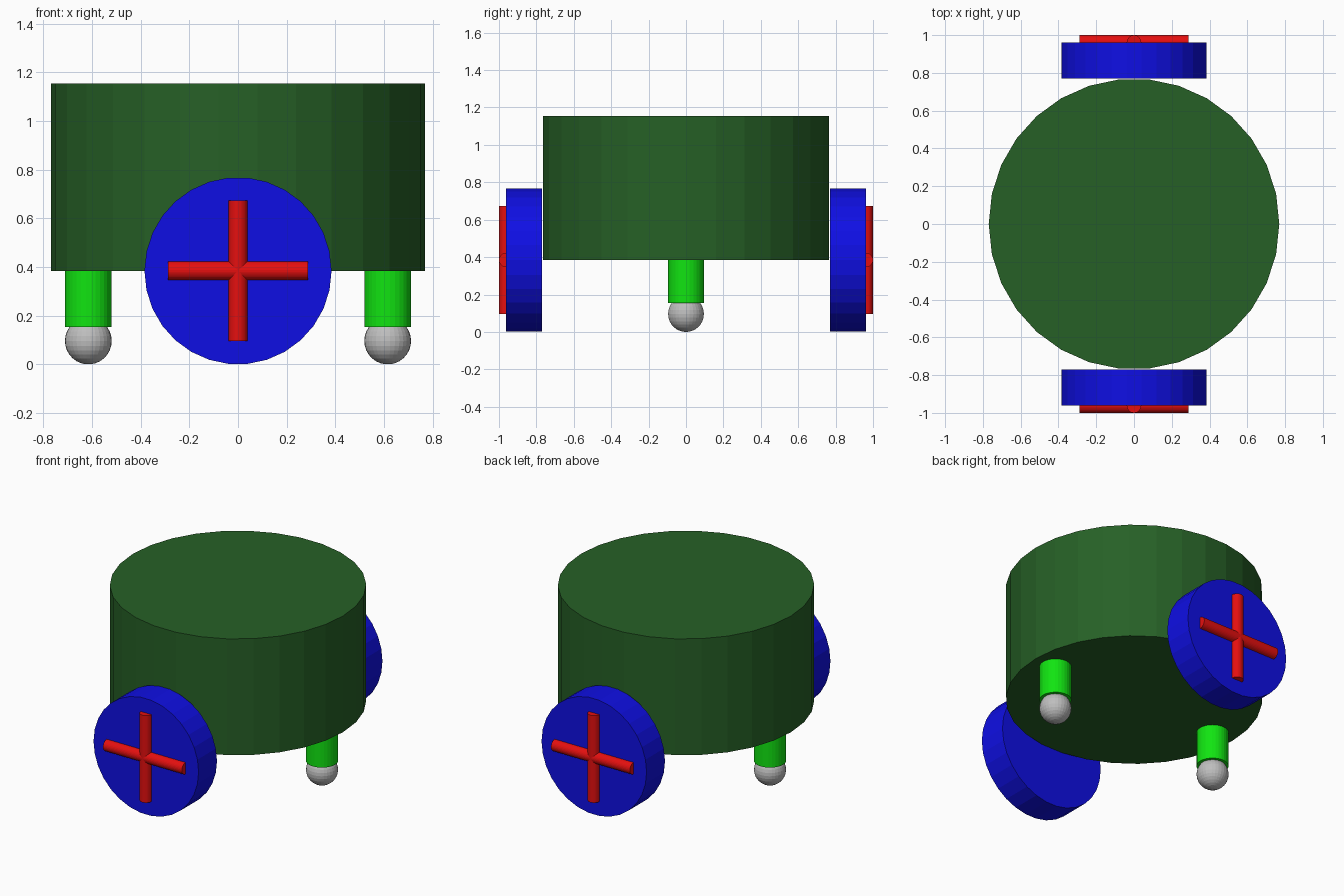
import bpy, bmesh, math
from mathutils import Matrix

if "Cube" in bpy.data.objects:
    bpy.data.objects.remove(bpy.data.objects["Cube"])

U = 1 / 26      # design unit
SIDES = 30


def material(name, rgb):
    lin = [((c / 255 + 0.055) / 1.055) ** 2.4 if c > 10 else c / 255 / 12.92 for c in rgb]
    m = bpy.data.materials.new(name)
    m.diffuse_color = (*lin, 1)
    m.use_nodes = True
    m.node_tree.nodes["Principled BSDF"].inputs["Base Color"].default_value = m.diffuse_color
    return m


dark_green = material("dark green", (38, 96, 38))
blue = material("blue", (15, 15, 228))
red = material("red", (228, 15, 15))
bright_green = material("bright green", (17, 228, 17))
grey = material("grey", (190, 190, 190))


def lathe(name, profile, mat, loc, rot=None):
    """Capped solid of revolution about z from (radius, height) pairs, bottom to top."""
    bm = bmesh.new()
    rings = [[bm.verts.new((r * U * math.cos(math.tau * i / SIDES),
                            r * U * math.sin(math.tau * i / SIDES), z * U))
              for i in range(SIDES)] for r, z in profile]
    for a, b in zip(rings, rings[1:]):
        for i in range(SIDES):
            j = (i + 1) % SIDES
            bm.faces.new((a[i], a[j], b[j], b[i]))
    bm.faces.new(rings[0][::-1])
    bm.faces.new(rings[-1])
    m = (rot or Matrix()).to_4x4()
    m.translation = [c * U for c in loc]
    bm.transform(m)
    me = bpy.data.meshes.new(name)
    bm.to_mesh(me)
    bm.free()
    me.materials.append(mat)
    ob = bpy.data.objects.new(name, me)
    bpy.context.collection.objects.link(ob)
    return ob


def cylinder(name, r, h, mat, loc, rot=None):
    return lathe(name, [(r, -h / 2), (r, h / 2)], mat, loc, rot)


along_y = Matrix.Rotation(math.pi / 2, 3, 'X')
along_x = Matrix.Rotation(math.pi / 2, 3, 'Y')

# drum body
cylinder("body", 20, 20, dark_green, (0, 0, 20))

# wheels with cross spokes, front and back
for side, s in (("front", -1), ("back", 1)):
    cylinder(side + "_wheel", 10, 5, blue, (0, s * 22.5, 10), along_y)
    cylinder(side + "_spoke_vertical", 1, 15, red, (0, s * 25, 10))
    cylinder(side + "_spoke_horizontal", 1, 15, red, (0, s * 25, 10), along_x)

# caster legs with ball feet, left and right
ball = [(2.5 * math.sin(math.pi * (i + 0.5) / 15), -2.5 * math.cos(math.pi * (i + 0.5) / 15))
        for i in range(15)]
for side, s in (("left", -1), ("right", 1)):
    cylinder(side + "_leg", 2.5, 6, bright_green, (s * 16, 0, 7))
    lathe(side + "_ball", ball, grey, (s * 16, 0, 2.5))
